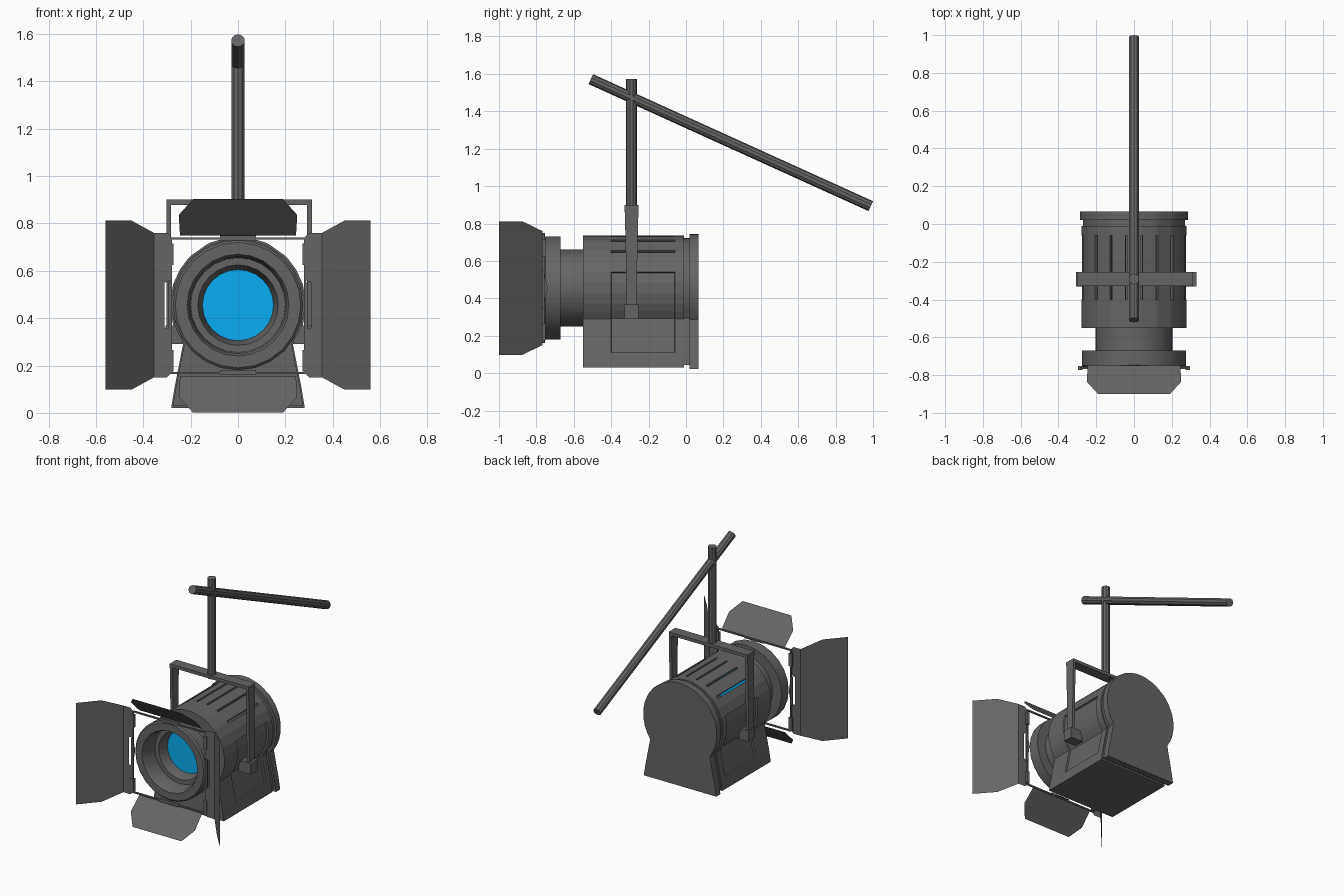
import bpy, bmesh, math
from mathutils import Vector

if "Cube" in bpy.data.objects:
    bpy.data.objects.remove(bpy.data.objects["Cube"])

CZ = 0.455   # height of the optical axis


def material(name, colour):
    m = bpy.data.materials.new(name)
    m.diffuse_color = colour
    m.use_nodes = True
    m.node_tree.nodes["Principled BSDF"].inputs["Base Color"].default_value = m.diffuse_color
    return m


dark = material("dark_metal", (0.13, 0.13, 0.13, 1))
blue = material("lens_blue", (0.003, 0.42, 0.9, 1))


def finish(name, bm, smooth=False, mat=dark):
    me = bpy.data.meshes.new(name)
    bm.to_mesh(me)
    bm.free()
    me.materials.append(mat)
    ob = bpy.data.objects.new(name, me)
    bpy.context.collection.objects.link(ob)
    if smooth:
        bpy.ops.object.select_all(action='DESELECT')
        bpy.context.view_layer.objects.active = ob
        ob.select_set(True)
        bpy.ops.object.shade_smooth_by_angle(angle=math.radians(32))
    return ob


def loft(bm, rings):
    """Skin a list of closed vertex-coordinate rings; returns verts and face rows."""
    vs = [[bm.verts.new(p) for p in r] for r in rings]
    n = len(vs[0])
    rows = [[bm.faces.new((a[i], a[(i + 1) % n], b[(i + 1) % n], b[i])) for i in range(n)]
            for a, b in zip(vs, vs[1:])]
    return vs, rows


def box(name, lo, hi):
    bm = bmesh.new()
    bmesh.ops.create_cube(bm, size=1)
    for v in bm.verts:
        v.co = [(l + h) / 2 + c * (h - l) for l, h, c in zip(lo, hi, v.co)]
    return finish(name, bm)


def rod(name, a, b, r, sides=10):
    a, b = Vector(a), Vector(b)
    bm = bmesh.new()
    bmesh.ops.create_cone(bm, cap_ends=True, segments=sides, radius1=r, radius2=r,
                          depth=(b - a).length)
    rot = (b - a).to_track_quat('Z', 'Y')
    for v in bm.verts:
        v.co = rot @ v.co + (a + b) / 2
    return finish(name, bm)


def sheet(name, *polys):
    bm = bmesh.new()
    for p in polys:
        bm.faces.new([bm.verts.new(c) for c in p])
    bmesh.ops.remove_doubles(bm, verts=bm.verts, dist=1e-4)
    return finish(name, bm)


# Keyhole cross-section: round top with slot edges, flared base
R = 0.28
SLOTS = (0.04, 0.12, 0.2)
angles = []
for x in SLOTS:
    angles += [math.asin((x - 0.006) / R), math.asin((x + 0.006) / R)]
angles += [math.radians(d) for d in (59, 72.3, 84, 96, 108, 117, 126)]
half = [(R * math.sin(a), CZ + R * math.cos(a)) for a in angles]
half += [(0.262, 0.11), (0.275, 0.03), (0.14, 0.03)]
profile = [(0, CZ + R)] + half + [(0, 0.03)] + [(-x, z) for x, z in reversed(half)]


def section(y, s=1.0):
    return [(x * s, y, 0.385 + (z - 0.385) * s) for x, z in profile]


# Housing shell with open cooling slots and recessed side panels
bm = bmesh.new()
hole = []
for x, z in profile:
    d = Vector((x, z - CZ)).normalized() * 0.2
    hole.append((d.x, -0.55, CZ + d.y))
vs, rows = loft(bm, [hole] + [section(y) for y in (-0.55, -0.40, -0.06, -0.01)])
bmesh.ops.recalc_face_normals(bm, faces=bm.faces)
slots, panels = [], {1: [], -1: []}
for f in rows[2]:
    c = f.calc_center_median()
    zs = [v.co.z for v in f.verts]
    if min(zs) > 0.6 and any(abs(abs(c.x) - x) < 0.002 for x in SLOTS):
        slots.append(f)
    elif min(zs) > 0.1 and max(zs) < 0.545:
        panels[1 if c.x > 0 else -1].append(f)
for fs in panels.values():
    bmesh.ops.inset_region(bm, faces=fs, thickness=0.002, depth=-0.012, use_even_offset=True)
bmesh.ops.delete(bm, geom=slots, context='FACES_ONLY')
housing = finish("housing", bm)
mod = housing.modifiers.new("shell", 'SOLIDIFY')
mod.thickness, mod.offset = 0.02, -1

# Rear cover on a slightly smaller neck
for name, y0, y1, s in (("rear_neck", -0.03, 0.025, 0.965), ("rear_cover", 0.02, 0.067, 1.025)):
    bm = bmesh.new()
    vs, _ = loft(bm, [section(y0, s), section(y1, s)])
    bm.faces.new(vs[0])
    bm.faces.new(vs[1])
    bmesh.ops.recalc_face_normals(bm, faces=bm.faces)
    finish(name, bm, True)

# Lens barrel with front ring, turned around the optical axis
N = 24


def circle(r, y):
    return [(r * math.cos(math.tau * i / N), y, CZ + r * math.sin(math.tau * i / N))
            for i in range(N)]


bm = bmesh.new()
turned = [(0.15, -0.55), (0.205, -0.54), (0.205, -0.67), (0.275, -0.67), (0.275, -0.75),
          (0.265, -0.76), (0.215, -0.76), (0.205, -0.74), (0.2, -0.64), (0.17, -0.64),
          (0.15, -0.57), (0.15, -0.55)]
loft(bm, [circle(r, y) for r, y in turned])
bmesh.ops.remove_doubles(bm, verts=bm.verts, dist=1e-5)
bmesh.ops.recalc_face_normals(bm, faces=bm.faces)
finish("lens_barrel", bm, True)

# Blue lens
bm = bmesh.new()
bm.faces.new([bm.verts.new(p) for p in circle(0.151, -0.57)])
finish("lens", bm, mat=blue)

# Barn door frame: rails, hinges and clips around the front ring
Y = -0.762
for s, side in ((1, "right"), (-1, "left")):
    x = 0.283 * s
    box("frame_post_" + side, (x - 0.004, Y - 0.005, 0.165), (x + 0.004, Y + 0.005, 0.74))
    box("hinge_pin_" + side, (0.29 * s - 0.006, Y - 0.006, 0.35), (0.29 * s + 0.006, Y + 0.006, 0.55))
    for k, z in enumerate((0.22, 0.67)):
        box(f"hinge_{side}_{k}", (0.285 * s - 0.012, Y - 0.01, z - 0.045),
            (0.285 * s + 0.012, Y + 0.01, z + 0.045))
    sheet("clip_" + side, [(x, Y, CZ - 0.1), (x, Y + 0.022, CZ), (x, Y, CZ + 0.1)])
for s, side in ((1, "top"), (-1, "bottom")):
    z = 0.4525 + 0.284 * s
    box("frame_rail_" + side, (-0.285, Y - 0.005, z - 0.005), (0.285, Y + 0.005, z + 0.005))
    box("hinge_" + side, (-0.075, Y - 0.008, z - 0.008), (0.075, Y + 0.008, z + 0.012))
    sheet("clip_" + side, [(-0.1, Y, z), (0, Y + 0.022, z), (0.1, Y, z)])

# Barn doors: thin flat sheets, mirrored left/right and top/bottom
for s, side in ((1, "right"), (-1, "left")):
    strip = [(0.355, 0.76), (0.30, 0.76), (0.285, 0.745), (0.285, 0.56), (0.31, 0.55),
             (0.31, 0.36), (0.285, 0.35), (0.285, 0.165), (0.30, 0.15), (0.355, 0.15)]
    leaf = [(0.355, 0.15), (0.45, 0.098), (0.56, 0.098), (0.56, 0.812), (0.45, 0.812), (0.355, 0.76)]
    sheet("door_" + side, [(x * s, -0.768, z) for x, z in strip],
          [(x * s, -0.768 - (x - 0.355) / 0.205 * 0.232, z) for x, z in leaf])
for s, side in ((1, "top"), (-1, "bottom")):
    leaf = [(-0.245, 0), (-0.25, 0.087), (-0.19, 0.153), (0.19, 0.153), (0.25, 0.087), (0.245, 0)]
    sheet("door_" + side, [(x, -0.748 - t, 0.4515 + s * (0.2975 + t)) for x, t in leaf])

# Yoke: top bar, tapered arms and side knobs
box("yoke_bar", (-0.302, -0.328, 0.878), (0.312, -0.254, 0.9))
for s, xo, side in ((1, 0.312, "right"), (-1, 0.302, "left")):
    bm = bmesh.new()
    rings = []
    for z, w in ((0.3, 0.025), (0.7, 0.032), (0.878, 0.037)):
        rings.append([(s * x, -0.291 + y, z) for x, y in
                      ((xo - 0.02, -w), (xo, -w), (xo, w), (xo - 0.02, w))])
    vs, _ = loft(bm, rings)
    bm.faces.new(vs[0])
    bm.faces.new(vs[-1])
    bmesh.ops.recalc_face_normals(bm, faces=bm.faces)
    finish("yoke_arm_" + side, bm)
    out = 0.33 if s > 0 else 0.307
    box("knob_" + side, (min(0.235 * s, out * s), -0.33, 0.29), (max(0.235 * s, out * s), -0.255, 0.368))

# Hanging pole and sloping support bar
rod("hanging_pole", (0, -0.291, 0.87), (0, -0.291, 1.572), 0.029)
rod("support_bar", (0, -0.509, 1.572), (0, 0.988, 0.893), 0.029)
